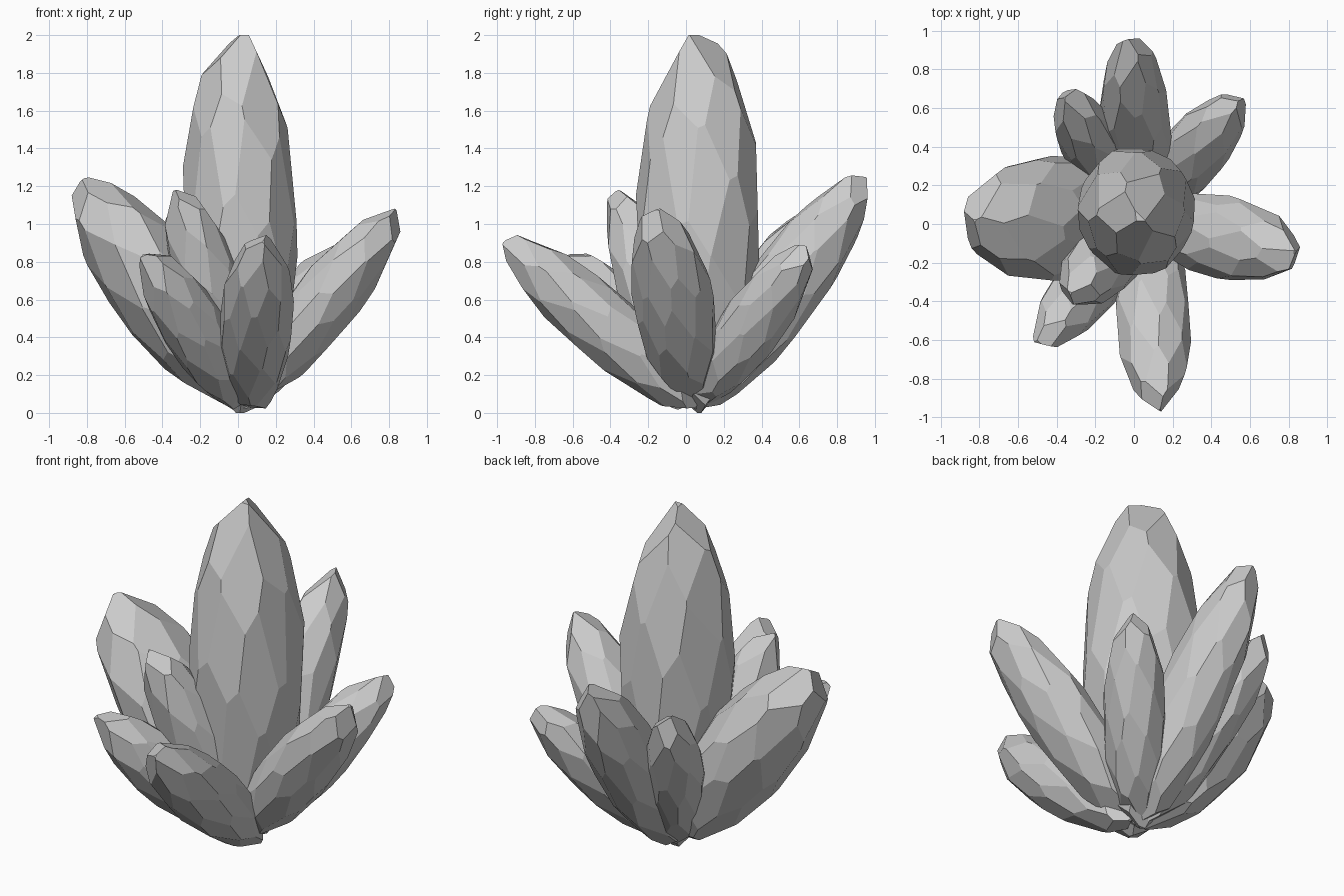
import bpy, bmesh, math, random
from mathutils import Vector

old = bpy.data.objects.get("Cube")
if old:
    bpy.data.objects.remove(old, do_unlink=True)

stone = bpy.data.materials.new("grey stone")
stone.use_nodes = True
grey = (0.6, 0.6, 0.6, 1)
stone.diffuse_color = grey
stone.node_tree.nodes["Principled BSDF"].inputs["Base Color"].default_value = grey


def faceted_ball(seed, cuts=42):
    """Carve a unit ball from a cube with evenly spread, jittered flat cuts."""
    rng = random.Random(seed)
    bm = bmesh.new()
    bmesh.ops.create_cube(bm, size=2.08)
    for i in range(cuts):
        z = 1 - 2 * (i + 0.8) / (cuts + 0.6)
        turn = i * math.pi * (3 - math.sqrt(5)) + seed
        r = math.sqrt(1 - z * z)
        n = Vector((r * math.cos(turn), r * math.sin(turn), z))
        n += Vector([rng.uniform(-0.1, 0.1) for _ in range(3)]) * r
        n.normalize()
        cut = bmesh.ops.bisect_plane(
            bm, geom=bm.verts[:] + bm.edges[:] + bm.faces[:], dist=1e-5,
            plane_co=n * 0.97, plane_no=n, clear_outer=True)
        edges = [e for e in cut["geom_cut"] if isinstance(e, bmesh.types.BMEdge)]
        if edges:
            bmesh.ops.contextual_create(bm, geom=edges)
    bmesh.ops.remove_doubles(bm, verts=bm.verts[:], dist=0.01)
    return bm


def crystal(name, base, tip, wide, thick, seed):
    """Stretch a faceted ball between base and tip."""
    base, tip = Vector(base), Vector(tip)
    axis = (tip - base).normalized()
    side = axis.cross(Vector((0, 0, 1)))
    side = side.normalized() if side.length > 0.05 else Vector((1, 0, 0))
    up = side.cross(axis)
    bm = faceted_ball(seed)
    # fit the ball to the length of the crystal, with its ends on the axis
    low = min(bm.verts, key=lambda v: v.co.z).co.copy()
    high = max(bm.verts, key=lambda v: v.co.z).co.copy()
    for v in bm.verts:
        along = (v.co.z - low.z) / (high.z - low.z)
        end = high if along > 0.5 else low
        shift = 0.8 * abs(2 * along - 1) ** 6
        x, y = v.co.x - end.x * shift, v.co.y - end.y * shift
        v.co = base.lerp(tip, along) + side * x * wide + up * y * thick
    bmesh.ops.recalc_face_normals(bm, faces=bm.faces[:])
    mesh = bpy.data.meshes.new(name)
    bm.to_mesh(mesh)
    bm.free()
    mesh.materials.append(stone)
    bpy.context.collection.objects.link(bpy.data.objects.new(name, mesh))


# name, base, tip, width radius, thickness radius
crystals = [
    ("centre_crystal", (0.02, 0.06, 0), (0, 0.07, 2), 0.295, 0.325),
    ("right_crystal", (0, 0.05, 0.06), (-0.83, 0.01, 1.23), 0.32, 0.25),
    ("left_crystal", (0.06, 0.02, 0.08), (0.84, -0.15, 1.07), 0.21, 0.17),
    ("back_crystal", (0.03, 0.05, 0.02), (-0.02, 0.95, 1.25), 0.18, 0.2),
    ("front_crystal", (0.07, 0.06, 0.04), (0.125, -0.96, 0.91), 0.19, 0.18),
    ("low_front_right_crystal", (0.02, 0.02, 0.05), (-0.48, -0.62, 0.84), 0.165, 0.17),
    ("tall_front_right_crystal", (0.05, 0.04, 0.05), (-0.32, -0.36, 1.18), 0.18, 0.175),
    ("back_left_crystal", (0.04, 0.06, 0.05), (0.54, 0.64, 0.88), 0.165, 0.16),
    ("back_right_crystal", (0, 0.06, 0.03), (-0.36, 0.66, 1.07), 0.165, 0.165),
]
for seed, (name, base, tip, wide, thick) in enumerate(crystals, 3):
    crystal(name, base, tip, wide, thick, seed)
